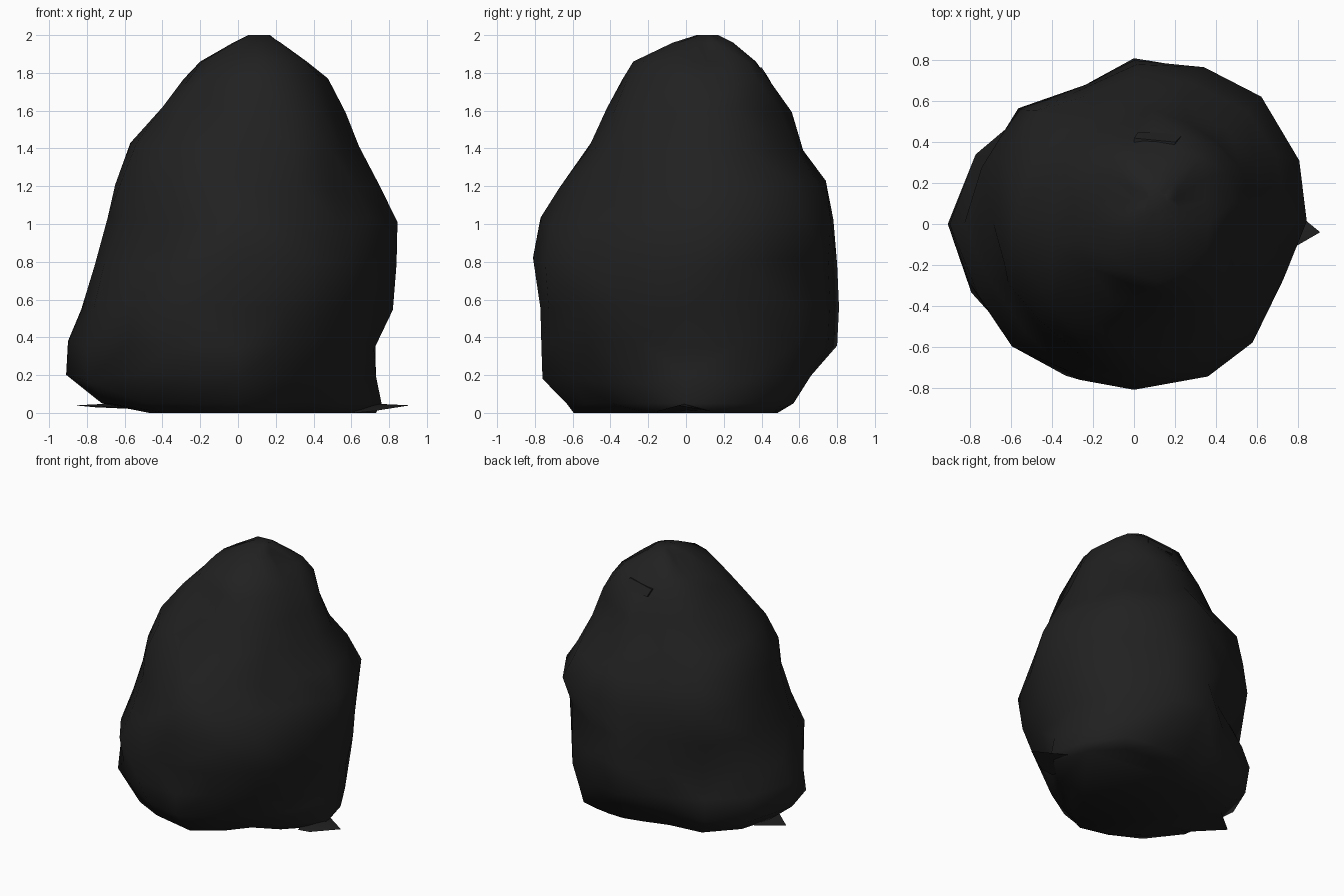
import bpy, bmesh, math, random
from mathutils import Vector

random.seed(4)
if bpy.data.objects.get("Cube"):
    bpy.data.objects.remove(bpy.data.objects["Cube"], do_unlink=True)

# One matte black plastic
plastic = bpy.data.materials.new("black_plastic")
plastic.use_nodes = True
colour = (0.015, 0.015, 0.015, 1)
plastic.diffuse_color = colour
shader = plastic.node_tree.nodes["Principled BSDF"]
shader.inputs["Base Color"].default_value = colour
shader.inputs["Roughness"].default_value = 0.7


def finish(name, bm, angle):
    """Turn a bmesh into a smooth shaded object."""
    bmesh.ops.recalc_face_normals(bm, faces=bm.faces)
    mesh = bpy.data.meshes.new(name)
    bm.to_mesh(mesh)
    bm.free()
    mesh.materials.append(plastic)
    obj = bpy.data.objects.new(name, mesh)
    bpy.context.collection.objects.link(obj)
    bpy.ops.object.select_all(action="DESELECT")
    obj.select_set(True)
    bpy.context.view_layer.objects.active = obj
    bpy.ops.object.shade_smooth_by_angle(angle=math.radians(angle))
    return obj


# Sack outline: height, then reach in eight directions from +x (hundredths)
LEVELS = [
    (0, 73, 65, 40, 45, 45, 55, 60, 46),
    (5, 76, 73, 54, 64, 72, 70, 64, 58),
    (18, 73, 76, 66, 74, 91, 77, 77, 65),
    (36, 72, 81, 80, 77, 90, 81, 77, 74),
    (57, 82, 81, 81, 68, 83, 84, 77, 79),
    (80, 84, 81, 80, 80, 76, 75, 81, 82),
    (101, 85, 88, 78, 77, 69, 68, 77, 73),
    (121, 77, 78, 74, 73, 65, 66, 67, 66),
    (141, 66, 65, 62, 56, 57, 57, 52, 60),
    (60 + 100, 58, 57, 56, 47, 39, 41, 42, 52),
    (75 + 100, 48, 54, 46, 40, 29, 30, 34, 41),
    (86 + 100, 35, 46, 37, 33, 20, 19, 28, 34),
    (96 + 100, 20, 28, 25, 17, 0, 2, 7, 15),
    (200, 17, 20, 17, 7, -7, -8, -7, 6),
]
# Swelling or pinching between the eight main directions
PINCH = [1.02, 1, 0.91, 1.01, 1.02, 1, 1.02, 0.94]
SIDES = 16

# Soft dents and bulges: direction in degrees, height, spread, push
DENTS = [
    (298, 0.2, 0.25, -0.07),
    (245, 0.45, 0.2, 0.03),
    (340, 1.35, 0.3, -0.04),
    (250, 1.7, 0.15, -0.03),
    (135, 0.5, 0.15, -0.02),
]


def dent_push(angle, z):
    """Total push of the dents at one place on the sack."""
    total = 0
    for degrees, height, spread, push in DENTS:
        turn = math.remainder(angle - math.radians(degrees), math.tau)
        total += push * math.exp(-((turn * 0.7) ** 2 + (z - height) ** 2) / spread ** 2)
    return total


def ring_points(level):
    """Points of one sack ring, around an axis that leans to the tip."""
    z = level[0] / 100
    lean = 0.12 * max(0, min(1, z - 0.9))
    reach = []
    for i, r in enumerate(level[1:]):
        a = math.tau * i / 8
        reach.append(r / 100 - lean * (math.cos(a) + math.sin(a)))
    loose = 0 < z < 1.9
    points = []
    for i in range(SIDES):
        k, a = i // 2, math.tau * i / SIDES
        r = reach[k]
        if i % 2:
            r = (r + reach[(k + 1) % 8]) / 2 * PINCH[k]
            if loose:
                r += random.uniform(-0.02, 0.01)
                a += random.uniform(-0.06, 0.06)
        r += dent_push(a, z)
        dz = random.uniform(-0.025, 0.025) if 0.1 < z < 1.8 else 0
        points.append((lean + r * math.cos(a), lean + r * math.sin(a), z + dz))
    return points


# Crumpled sack body
bm = bmesh.new()
rings = [[bm.verts.new(p) for p in ring_points(lv)] for lv in LEVELS]
for low, high in zip(rings, rings[1:]):
    for i in range(SIDES):
        j = (i + 1) % SIDES
        quad = [low[i], low[j], high[j], high[i]]
        # Split each quad along its outward diagonal
        mid_a = (quad[0].co + quad[2].co).xy.length
        mid_b = (quad[1].co + quad[3].co).xy.length
        if mid_b > mid_a:
            quad = quad[1:] + quad[:1]
        bm.faces.new((quad[0], quad[1], quad[2]))
        bm.faces.new((quad[0], quad[2], quad[3]))
bm.faces.new(rings[0])
bm.faces.new(rings[-1])
finish("sack_body", bm, 80)


def fold(name, corners, inward):
    """A thin wedge of creased plastic whose back is sunk in the body."""
    bm = bmesh.new()
    for p in corners:
        bm.verts.new(p)
        bm.verts.new(Vector(p) + Vector(inward))
    bmesh.ops.convex_hull(bm, input=bm.verts)
    finish(name, bm, 40)


# Pointed flaps trapped under the base
fold("left_base_flap", [(0.91, -0.04, 0.04), (0.7, 0.13, 0.01), (0.72, -0.15, 0.01), (0.7, 0, 0.05)], (-0.1, 0, -0.01))
fold("right_base_flap", [(-0.86, 0, 0.04), (-0.66, 0.16, 0.05), (-0.64, -0.2, 0.03)], (0.1, 0, -0.01))

# Overlapping crease behind the tip
fold("back_crease", [(0, 0.42, 1.8), (0.2, 0.4, 1.83), (0.24, 0.44, 1.76), (0.02, 0.45, 1.75)], (0, -0.12, -0.02))
